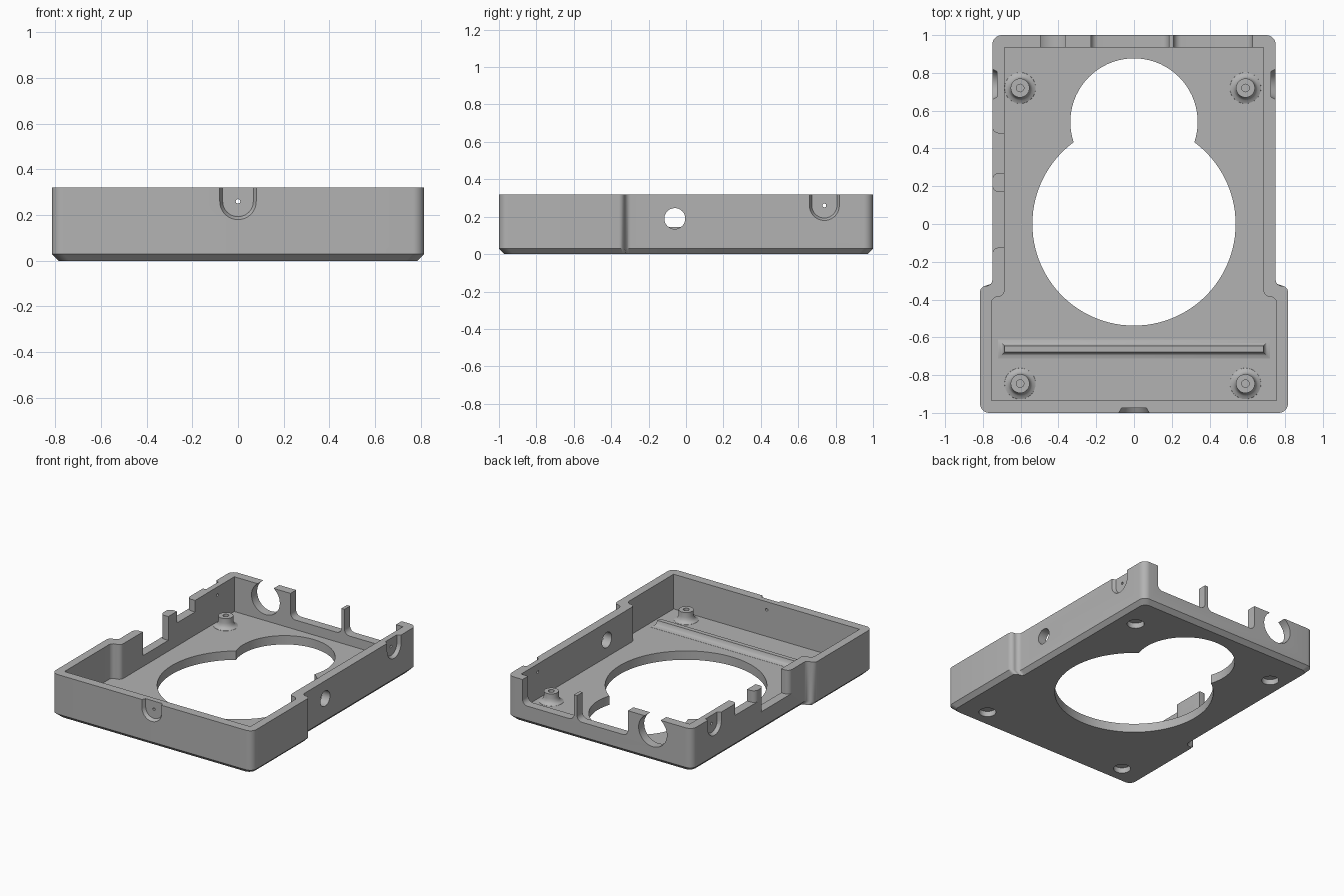
import bpy, bmesh
from math import sin, cos, radians

if "Cube" in bpy.data.objects:
    bpy.data.objects.remove(bpy.data.objects["Cube"])

TOP, FLOOR = 0.32, 0.065
grey = bpy.data.materials.new("plain_grey")
grey.use_nodes = True
grey.diffuse_color = (0.45, 0.45, 0.45, 1)
grey.node_tree.nodes["Principled BSDF"].inputs["Base Color"].default_value = grey.diffuse_color


def loft(name, rings):
    """Closed solid through equal-length rings of points."""
    bm = bmesh.new()
    loops = [[bm.verts.new(p) for p in ring] for ring in rings]
    n = len(loops[0])
    for a, b in zip(loops, loops[1:]):
        for i in range(n):
            j = (i + 1) % n
            bm.faces.new((a[i], a[j], b[j], b[i]))
    bm.faces.new(loops[0][::-1])
    bm.faces.new(loops[-1])
    bmesh.ops.recalc_face_normals(bm, faces=bm.faces)
    mesh = bpy.data.meshes.new(name)
    bm.to_mesh(mesh)
    bm.free()
    mesh.materials.append(grey)
    ob = bpy.data.objects.new(name, mesh)
    bpy.context.collection.objects.link(ob)
    return ob


def arc(cx, cy, r, a0, a1, n=8):
    angles = [radians(a0 + (a1 - a0) * i / n) for i in range(n + 1)]
    return [(cx + r * cos(a), cy + r * sin(a)) for a in angles]


def circle(cx, cy, r, n=32):
    return arc(cx, cy, r, 0, 360, n)[:-1]


def mirrored(pts):
    return pts + [(-x, y) for x, y in reversed(pts)]


def plan(pts, z, sx=1, sy=1):
    return [(x * sx, y * sy, z) for x, y in pts]


def prism(name, pts, z0, z1):
    return loft(name, [plan(pts, z0), plan(pts, z1)])


def through_x(name, pts, x0, x1):
    return loft(name, [[(x, y, z) for y, z in pts] for x in (x0, x1)])


def through_y(name, pts, y0, y1):
    return loft(name, [[(x, y, z) for x, z in pts] for y in (y0, y1)])


def select_only(ob):
    bpy.ops.object.select_all(action="DESELECT")
    ob.select_set(True)
    bpy.context.view_layer.objects.active = ob


def cut(target, cutter):
    cutter.hide_render = True
    select_only(target)
    mod = target.modifiers.new("cut", "BOOLEAN")
    mod.operation, mod.solver, mod.object = "DIFFERENCE", "EXACT", cutter
    bpy.ops.object.modifier_apply(modifier=mod.name)
    bpy.data.objects.remove(cutter)


def smooth(ob):
    select_only(ob)
    bpy.ops.object.shade_smooth_by_angle(angle=radians(32))


# Stepped tray shell with a chamfered underside
r = 0.0325
outer = mirrored(arc(0.765, -0.95, 0.05, -90, 0)
                 + arc(0.815 - r, -0.36, r, 0, 90)
                 + arc(0.75 + r, -0.36 + 2 * r, r, -90, -180)
                 + arc(0.70, 0.95, 0.05, 0, 90))
tray = loft("tray", [plan(outer, 0, 0.963, 0.97), plan(outer, 0.03), plan(outer, TOP)])
r = 0.035
inner = mirrored([(0.755, -0.935)]
                 + arc(0.755 - r, -0.42, r, 0, 90)
                 + arc(0.685 + r, -0.42 + 2 * r, r, -90, -180)
                 + [(0.685, 0.935)])
cut(tray, prism("cavity", inner, FLOOR, 0.5))

# Two overlapping round floor openings
cut(tray, prism("large_opening", circle(0, 0, 0.538, 96), -0.1, 0.2))
cut(tray, prism("small_opening", circle(0, 0.54, 0.337, 72), -0.1, 0.2))

# Rear wall: two wide slots with rounded lower corners and an open round slot
for x0, x1 in ((-0.228, 0.185), (0.21, 0.628)):
    z, f = 0.135, 0.04
    slot = ([(x0, 0.5)] + arc(x0 + f, z + f, f, 180, 270)
            + arc(x1 - f, z + f, f, 270, 360) + [(x1, 0.5)])
    cut(tray, through_y("rear_slot", slot, 0.9, 1.1))
cut(tray, through_y("cable_hook", circle(-0.43, 0.225, 0.115, 48), 0.9, 1.1))

# Right wall: two slots whose outer vertical edges are rounded
for y0, y1, z in ((0.275, 0.48, 0.235), (-0.16, 0.17, 0.145)):
    f = 0.035
    y0, y1 = y0 + (0 if y0 < 0 else -0.005), y1
    slot = ([(-0.6, y0)] + arc(-0.75 + f, y0 - f, f, 90, 180) + [(-0.9, y0 - f)]
            + [(-0.9, y1 + f)] + arc(-0.75 + f, y1 + f, f, 180, 270) + [(-0.6, y1)])
    if y0 < 0:
        slot = [(x, y + (f if y < 0 else 0)) for x, y in slot]
    cut(tray, prism("side_slot", slot, z, 0.5))

# Left wall: round port
cut(tray, through_x("round_port", circle(-0.06, 0.19, 0.056), 0.6, 0.9))


# Tapered U-shaped recesses with a pin hole
def u_shape(half):
    return [(-half, 0.5)] + arc(0, 0.26, half, 180, 360, 20) + [(half, 0.5)]


def recess(place):
    steps = ((0.085, -0.01), (0.08, 0), (0.067, 0.025))
    cut(tray, loft("u_recess", [[place(u, d, z) for u, z in u_shape(h)] for h, d in steps]))
    pin = circle(0, 0.26, 0.01, 16)
    cut(tray, loft("pin_hole", [[place(u, d, z) for u, z in pin] for d in (-0.05, 0.12)]))


recess(lambda u, d, z: (u, -1 + d, z))
for side in (-1, 1):
    recess(lambda u, d, z: (side * (0.75 - d), 0.74 + u, z))

# Screw standoffs with flared feet, and counterbores below them
for x in (-0.603, 0.59):
    for y in (-0.845, 0.72):
        cut(tray, prism("counterbore", circle(x, y, 0.058), -0.1, 0.04))
        profile = ((0.085, 0.06), (0.082, 0.066), (0.065, 0.073), (0.055, 0.086),
                   (0.05, 0.105), (0.05, 0.14), (0.02, 0.14), (0.02, 0.08))
        smooth(loft("standoff", [plan(circle(x, y, rad), z) for rad, z in profile]))

# Floor ridge with concave flared sides
rings = []
for grow, z in ((0.035, 0.06), (0.034, 0.066), (0.018, 0.072), (0.006, 0.085), (0, 0.11)):
    w, h = 0.685 + grow, 0.016 + grow
    rings.append([(sx * w, -0.662 + sy * h, z)
                  for sx, sy in ((-1, -1), (1, -1), (1, 1), (-1, 1))])
smooth(loft("floor_ridge", rings))
smooth(tray)
